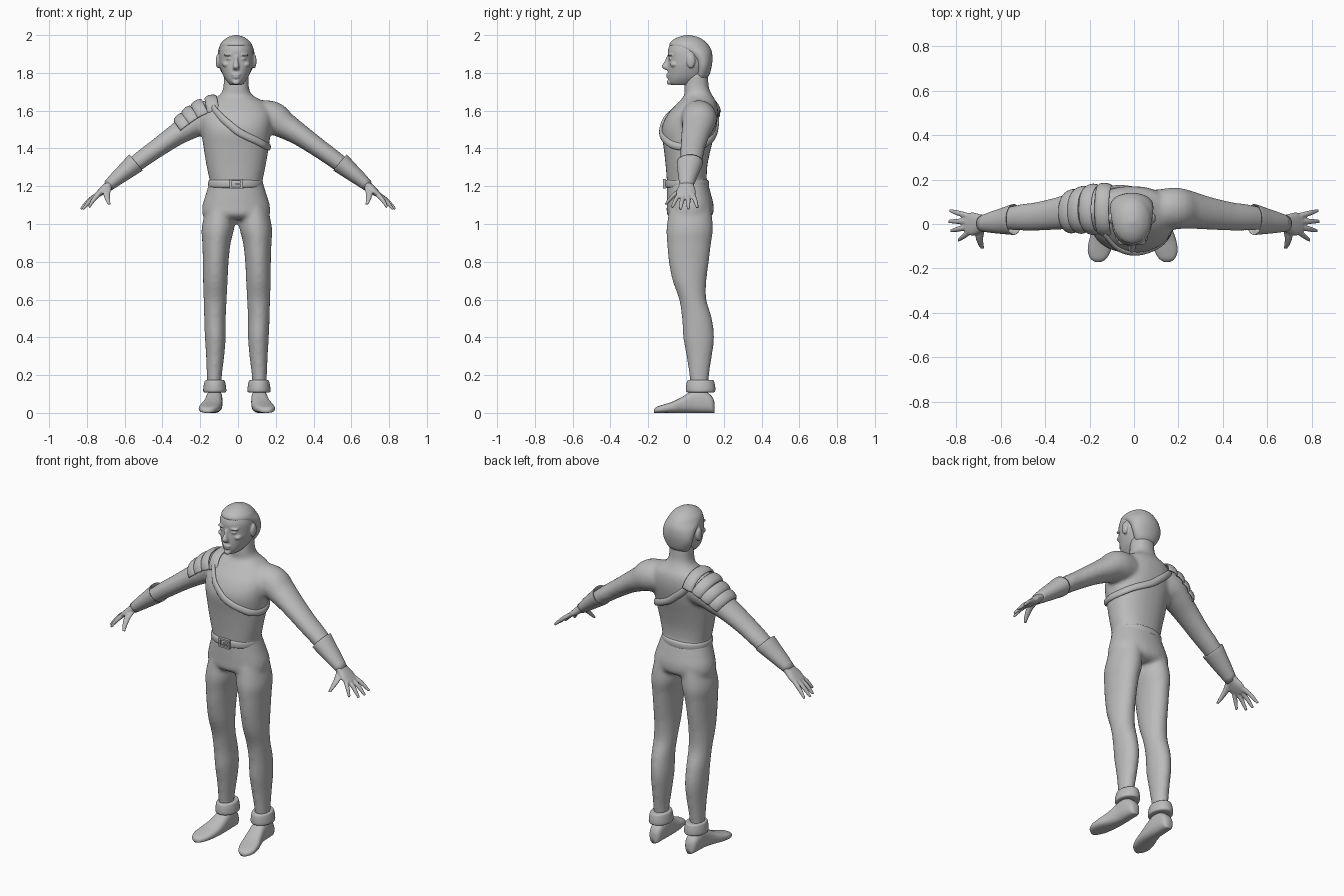
import bpy, bmesh, math
from mathutils import Vector

X, Y, Z = Vector((1, 0, 0)), Vector((0, 1, 0)), Vector((0, 0, 1))
MID = -0.01  # centre line of head and trunk
grey = bpy.data.materials.new("plain grey")
grey.diffuse_color = (0.5, 0.5, 0.5, 1)


def spline(pts, sub):
    """Catmull-Rom interpolation of equal-length tuples."""
    out = []
    for i in range(len(pts) - 1):
        a, b, c, d = pts[max(i - 1, 0)], pts[i], pts[i + 1], pts[min(i + 2, len(pts) - 1)]
        for k in range(sub):
            t = k / sub
            out.append(tuple(q + .5 * t * (r - p + t * (2*p - 5*q + 4*r - s + t * (3*(q - r) + s - p)))
                             for p, q, r, s in zip(a, b, c, d)))
    return out + [tuple(pts[-1])]


def loft(bm, secs, u=X, t=None, n=2.0, seg=32, sub=4, arc=None):
    """Skin superellipse sections (x, y, z, ru, rv); arc gives an open strip."""
    secs = spline(secs, sub)
    rings = []
    for i, s in enumerate(secs):
        a, b = secs[max(i - 1, 0)], secs[min(i + 1, len(secs) - 1)]
        d = t or (Vector(b[:3]) - Vector(a[:3])).normalized()
        v = d.cross(u).normalized()
        if v.z < 0:
            v = -v
        ring = []
        for k in range(seg + (1 if arc else 0)):
            ang = math.pi / 2 + arc * (2 * k / seg - 1) if arc else 2 * math.pi * k / seg
            c, w = math.cos(ang), math.sin(ang)
            c, w = (math.copysign(abs(q) ** (2 / n), q) for q in (c, w))
            ring.append(bm.verts.new(Vector(s[:3]) + u * c * max(s[3], .001) + v * w * max(s[4], .001)))
        rings.append(ring)
    for a, b in zip(rings, rings[1:]):
        for k in range(seg):
            j = k + 1 if arc else (k + 1) % seg
            bm.faces.new((a[k], a[j], b[j], b[k]))
    if not arc:
        bm.faces.new(rings[0])
        bm.faces.new(rings[-1])


def upright(secs, cx=MID):
    """(z, half width, front y, back y) to loft sections."""
    return [(cx, (f + b) / 2, z, r, (b - f) / 2) for z, r, f, b in secs]


def blob(bm, loc, size):
    res = bmesh.ops.create_uvsphere(bm, u_segments=20, v_segments=12, radius=1)
    for v in res["verts"]:
        v.co = Vector(loc) + Vector(a * b for a, b in zip(v.co, size))


def finish(name, bm, voxel=0, smooth=0, thick=0):
    bmesh.ops.recalc_face_normals(bm, faces=bm.faces)
    for f in bm.faces:
        f.smooth = True
    me = bpy.data.meshes.new(name)
    bm.to_mesh(me)
    bm.free()
    me.materials.append(grey)
    ob = bpy.data.objects.new(name, me)
    bpy.context.collection.objects.link(ob)
    if voxel:
        m = ob.modifiers.new("merge", 'REMESH')
        m.mode, m.voxel_size, m.use_smooth_shade = 'VOXEL', voxel, True
    if smooth:
        m = ob.modifiers.new("soften", 'SMOOTH')
        m.factor, m.iterations = .5, smooth
    if thick:
        m = ob.modifiers.new("thickness", 'SOLIDIFY')
        m.thickness, m.offset = thick, 1
    return ob


# Body: trunk, neck, hips, arms and legs merged into one skin
TRUNK = [(1.2, .133, -.1, .11), (1.3, .155, -.107, .112), (1.4, .172, -.118, .132), (1.5, .185, -.13, .158),
         (1.58, .19, -.098, .17), (1.64, .155, -.045, .163), (1.68, .09, -.01, .14),
         (1.72, .068, -.01, .122), (1.8, .066, 0, .115)]
HIPS = [(1.24, .136, -.1, .11), (1.16, .16, -.102, .132), (1.1, .178, -.102, .146),
        (1.05, .178, -.1, .142), (1.025, .15, -.07, .11)]
LEG = [(1.1, .085, .075, -.085, .13), (.98, .1, .086, -.103, .143), (.9, .108, .075, -.1, .133),
       (.8, .112, .068, -.091, .121), (.7, .114, .065, -.071, .108), (.6, .115, .061, -.036, .108),
       (.5, .116, .057, -.021, .137), (.4, .114, .055, -.015, .149), (.3, .115, .048, .003, .137),
       (.2, .119, .04, .018, .122), (.1, .12, .036, .03, .115)]
ARM = [(.08, .06, 1.57, .09, .085), (.18, .07, 1.56, .094, .09), (.25, .065, 1.52, .086, .071),
       (.33, .05, 1.47, .075, .058), (.43, .035, 1.4, .065, .05), (.5, .03, 1.35, .06, .047),
       (.56, .025, 1.305, .052, .043), (.62, .015, 1.26, .044, .036), (.68, .005, 1.21, .036, .03)]
bm = bmesh.new()
loft(bm, upright(TRUNK), t=Z, n=2.25)
loft(bm, upright(HIPS), t=Z, n=2.2)
for s in (-1, 1):
    loft(bm, [(s * p[0],) + p[1:] for p in ARM], u=Y)
    for z, cx, r, f, b in [()] * 0 or [LEG[0]]:
        loft(bm, [(-.006 + s * c, (f + b) / 2, z, r, (b - f) / 2) for z, c, r, f, b in LEG], t=Z)
finish("body", bm, .011, 5)

# Head with face features
HEAD = [(1.735, .03, -.075, .03), (1.75, .045, -.09, .06), (1.78, .066, -.096, .1), (1.83, .085, -.096, .125),
        (1.87, .091, -.094, .132), (1.92, .089, -.096, .127), (1.96, .073, -.078, .1),
        (1.985, .045, -.045, .065), (1.995, .015, -.005, .025)]
bm = bmesh.new()
loft(bm, upright(HEAD), t=Z, n=2.1)
loft(bm, [(MID, -.09, 1.888, .009, .012), (MID, -.098, 1.86, .011, .016), (MID, -.106, 1.832, .017, .024),
          (MID, -.098, 1.816, .014, .012)], t=Z)
blob(bm, (MID, -.092, 1.791), (.026, .013, .007))
blob(bm, (MID, -.091, 1.778), (.021, .013, .007))
blob(bm, (MID, -.09, 1.75), (.02, .012, .014))
for s in (-1, 1):
    blob(bm, (MID + s * .037, -.08, 1.895), (.028, .016, .007))
    blob(bm, (MID + s * .036, -.077, 1.875), (.018, .015, .009))
    blob(bm, (MID + s * .05, -.062, 1.845), (.024, .022, .016))
    blob(bm, (MID + s * .096, .026, 1.862), (.012, .023, .038))
finish("head", bm, .005, 2)

# Short hair cap
bm = bmesh.new()
loft(bm, upright([(1.765, .05, .05, .103), (1.79, .07, .045, .124), (1.83, .089, .045, .135),
                  (1.87, .096, .03, .14), (1.91, .096, -.02, .137), (1.94, .088, -.083, .124),
                  (1.965, .074, -.08, .103), (1.988, .045, -.045, .068), (2.0, .01, 0, .02)]), t=Z)
finish("hair", bm)

# Belt and buckle
bm = bmesh.new()
loft(bm, upright([(1.19, .13, -.097, .108), (1.196, .142, -.109, .12), (1.213, .145, -.112, .123),
                  (1.229, .142, -.109, .12), (1.236, .13, -.097, .108)], -.013), t=Z, n=2.15, seg=48)
finish("belt", bm)
bm = bmesh.new()
for x, z, w, h in [(-.03, 0, .011, .05), (.03, 0, .011, .05), (0, .021, .07, .01), (0, -.021, .07, .01),
                   (.012, 0, .03, .008)]:
    r = bmesh.ops.create_cube(bm, size=1)
    for v in r["verts"]:
        v.co = Vector((MID + x + v.co.x * w, -.113 + v.co.y * .016, 1.213 + z + v.co.z * h))
ob = finish("buckle", bm)
for p in ob.data.polygons:
    p.use_smooth = False


# Diagonal chest strap hugging the trunk
def trunk_y(x, z, side):
    r, f, b = next((p[1:] for p in spline(TRUNK, 24) if p[0] >= z))
    k = max(0, 1 - min(1, abs((x - MID) / r)) ** 2.25) ** (1 / 2.25)
    return (f + b) / 2 + side * (b - f) / 2 * k


line = [(-.13, 1.61), (-.09, 1.565), (-.05, 1.53), (0, 1.49), (.05, 1.463), (.1, 1.44), (.14, 1.418)]
path = [(x, trunk_y(x, z, -1), z) for x, z in line] + [(.162, .005, 1.408)]
path += [(x, trunk_y(x, z, 1), z) for x, z in reversed(line)] + [(-.13, .06, 1.655)]
path = spline(path + path[:1], 5)[:-1]
bm = bmesh.new()
rings = []
for i, p in enumerate(path):
    d = (Vector(path[(i + 1) % len(path)]) - Vector(path[i - 1])).normalized()
    out = Vector((p[0] - MID, p[1] - .02, 0))
    out = (out - d * out.dot(d)).normalized()
    w = d.cross(out)
    rings.append([bm.verts.new(Vector(p) + out * .012 * math.cos(a) + w * .02 * math.sin(a))
                  for a in (k * math.pi / 6 for k in range(12))])
for i, a in enumerate(rings):
    b = rings[(i + 1) % len(rings)]
    for k in range(12):
        bm.faces.new((a[k], a[(k + 1) % 12], b[(k + 1) % 12], b[k]))
finish("chest_strap", bm)

# Shoulder armour: four overlapping arched plates
PADS = [(-.1, .062, 1.582, .112, .098), (-.155, .066, 1.572, .108, .095), (-.205, .066, 1.548, .1, .09),
        (-.25, .06, 1.518, .092, .082), (-.293, .054, 1.487, .084, .073)]
for i in range(4):
    a, b = PADS[i], PADS[i + 1]
    secs = []
    for k, grow in ((-.05, -.002), (.15, .004), (.5, .008), (.85, .006), (1.05, -.002)):
        p = [q + (r - q) * k for q, r in zip(a, b)]
        secs.append((p[0], p[1], p[2], p[3] + grow, p[4] + grow))
    bm = bmesh.new()
    loft(bm, secs, u=Y, n=2.2, sub=3, arc=math.radians(82))
    ob = finish("shoulder_plate", bm, thick=-.008)
    ob.modifiers[0].offset = 0

# Limb ends, both sides
CUFF = [(.69, .002, 1.2, .035, .029), (.64, .008, 1.243, .048, .039), (.59, .014, 1.284, .059, .047),
        (.545, .02, 1.322, .069, .055), (.541, .02, 1.325, .068, .054), (.545, .02, 1.322, .063, .049),
        (.57, .016, 1.3, .05, .04)]
FINGERS = [((.745, .036, 1.155), (.828, .06, 1.085)), ((.752, .012, 1.15), (.833, .012, 1.078)),
           ((.75, -.014, 1.15), (.822, -.03, 1.077)), ((.74, -.036, 1.155), (.79, -.073, 1.088))]
FOOT = [(.15, .118, .018, .06), (.135, .118, .034, .09), (.085, .119, .041, .125), (.035, .12, .044, .118),
        (-.02, .128, .05, .085), (-.07, .14, .055, .06), (-.12, .15, .052, .044),
        (-.155, .154, .036, .032), (-.17, .155, .015, .02)]
for s, side in ((-1, "right"), (1, "left")):
    flip = lambda pts: [(s * p[0],) + tuple(p[1:]) for p in pts]
    # Flared glove cuff
    bm = bmesh.new()
    loft(bm, flip(CUFF), u=Y, t=Vector((s * .77, 0, -.64)), sub=2)
    finish(side + "_glove_cuff", bm)
    # Hand
    bm = bmesh.new()
    loft(bm, flip([(.66, .005, 1.225, .034, .027), (.69, .002, 1.2, .041, .023), (.725, 0, 1.17, .052, .019),
                   (.755, 0, 1.147, .046, .013)]), u=Y, n=2.3)
    for a, b in FINGERS:
        m = [(p + q) / 2 for p, q in zip(a, b)]
        m[2] += .006
        loft(bm, flip([(*a, .014, .013), (*m, .0125, .012), (*b, .008, .007)]), u=Y, seg=12)
    loft(bm, flip([(.69, -.02, 1.19, .022, .018), (.695, -.055, 1.16, .019, .017),
                   (.69, -.085, 1.13, .014, .014), (.682, -.107, 1.103, .009, .008)]), t=Z, seg=12)
    finish(side + "_hand", bm, .005, 3)
    # Rolled ankle cuff
    bm = bmesh.new()
    loft(bm, upright([(.108, .045, .02, .135), (.112, .06, .002, .153), (.135, .06, 0, .155),
                      (.162, .055, .004, .15), (.172, .05, .01, .145), (.174, .038, .022, .13)],
                     -.006 + s * .117), t=Z, sub=3)
    finish(side + "_ankle_cuff", bm)
    # Foot
    bm = bmesh.new()
    loft(bm, [(-.006 + s * c, y, h / 2, w, h / 2) for y, c, w, h in FOOT], t=Y, n=2.6)
    finish(side + "_foot", bm)
